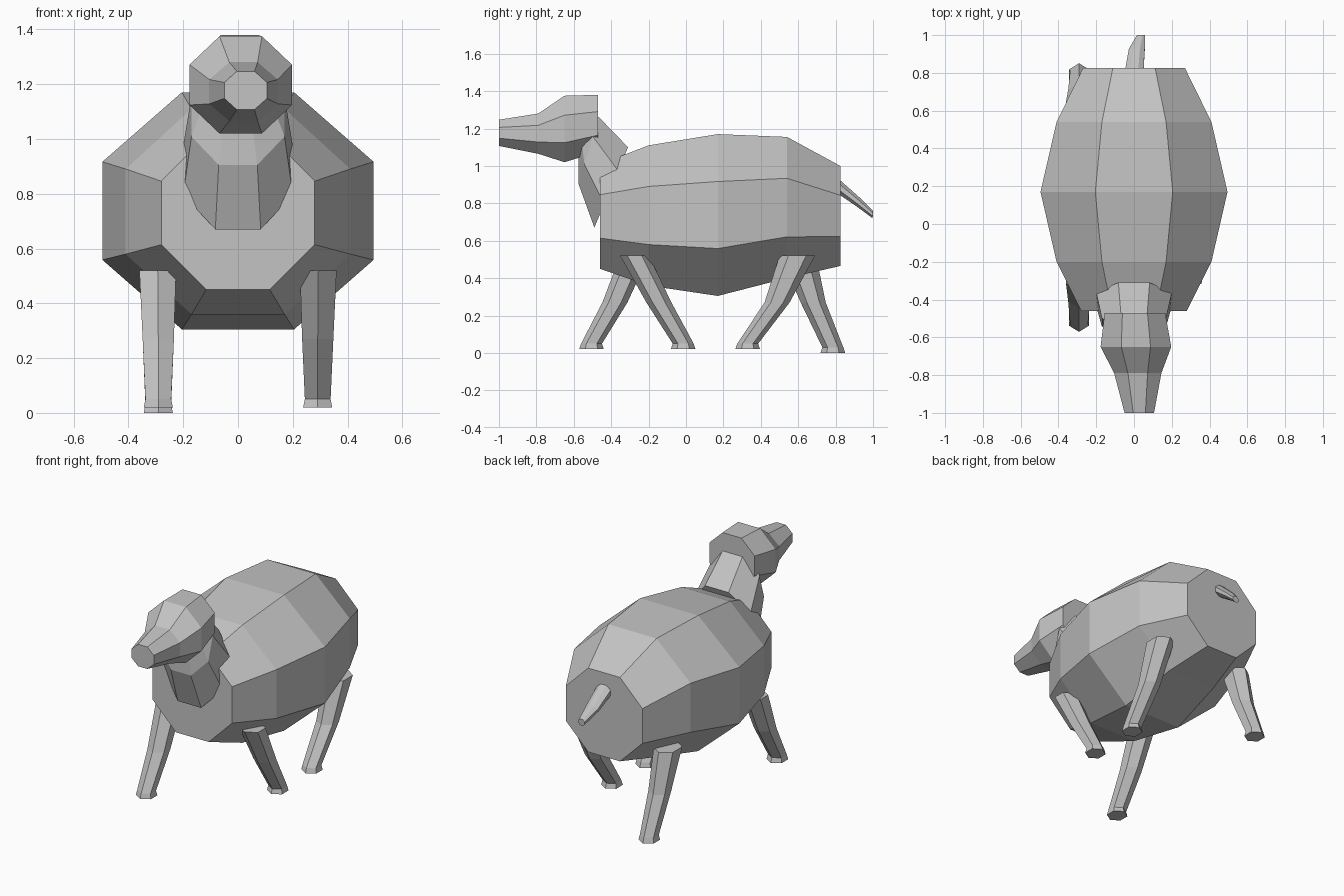
import bpy, bmesh, math
from mathutils import Vector

cube = bpy.data.objects.get("Cube")
if cube:
    bpy.data.objects.remove(cube)

grey = bpy.data.materials.new("plain grey")
grey.use_nodes = True
GREY = (0.55, 0.55, 0.55, 1)
grey.diffuse_color = GREY
grey.node_tree.nodes["Principled BSDF"].inputs["Base Color"].default_value = GREY


def loft(name, rings):
    """Skin a row of rings and cap both ends."""
    bm = bmesh.new()
    rows = [[bm.verts.new(p) for p in ring] for ring in rings]
    n = len(rows[0])
    for a, b in zip(rows, rows[1:]):
        for i in range(n):
            j = (i + 1) % n
            bm.faces.new((a[i], a[j], b[j], b[i]))
    bm.faces.new(rows[0])
    bm.faces.new(rows[-1])
    bmesh.ops.recalc_face_normals(bm, faces=bm.faces)
    mesh = bpy.data.meshes.new(name)
    bm.to_mesh(mesh)
    bm.free()
    mesh.materials.append(grey)
    bpy.context.collection.objects.link(bpy.data.objects.new(name, mesh))


def octagon(x, half, low, high):
    """Flat-sided octagon across x, spanning two (y, z) points."""
    a, b = Vector((x, *low)), Vector((x, *high))
    centre, up, side = (a + b) / 2, (b - a) / 2, Vector((half, 0, 0))
    r = 1 / math.cos(math.pi / 8)
    angles = [(i + 0.5) * math.pi / 4 for i in range(8)]
    return [centre + r * (side * math.cos(t) + up * math.sin(t)) for t in angles]


def hexagon(x, y, z, rx, ry):
    """Level hexagon with its points to the front and back."""
    k = math.cos(math.pi / 6)
    return [(x + rx / k * math.sin(i * math.pi / 3),
             y + ry * math.cos(i * math.pi / 3), z) for i in range(6)]


# Barrel body: y, half width, bottom, top
loft("body", [octagon(0, w, (y, lo), (y, hi)) for y, w, lo, hi in (
    (-0.46, 0.28, 0.45, 1.01),
    (-0.20, 0.41, 0.36, 1.11),
    (0.17, 0.495, 0.305, 1.17),
    (0.54, 0.41, 0.40, 1.155),
    (0.825, 0.27, 0.465, 1.0))])

# Neck leaning forward out of the chest
loft("neck", [
    octagon(0, 0.20, (-0.49, 0.67), (-0.31, 1.10)),
    octagon(0, 0.17, (-0.575, 0.905), (-0.465, 1.26)),
    octagon(0, 0.13, (-0.575, 1.04), (-0.51, 1.29))])

# Head tapering to a blunt muzzle: x, half width, y, bottom, top
loft("head", [octagon(x, w, (y, lo), (y, hi)) for x, w, y, lo, hi in (
    (0.005, 0.16, -0.47, 1.075, 1.38),
    (0.01, 0.187, -0.65, 1.02, 1.375),
    (0.02, 0.125, -0.79, 1.065, 1.28),
    (0.028, 0.078, -1.0, 1.107, 1.247))])

# Tail sloping down and slightly to one side
loft("tail", [
    octagon(0, 0.05, (0.80, 0.86), (0.80, 0.945)),
    octagon(0.015, 0.042, (0.91, 0.785), (0.935, 0.825)),
    octagon(0.037, 0.022, (0.998, 0.72), (1.0, 0.76))])

# Striding legs: side, hip y, hip half depth, knee y, foot y, foot height
LEGS = {
    "front_left_leg": (1, -0.275, 0.077, -0.145, -0.015, 0.02),
    "front_right_leg": (-1, -0.275, 0.077, -0.38, -0.505, 0.02),
    "rear_left_leg": (1, 0.595, 0.095, 0.487, 0.33, 0.02),
    "rear_right_leg": (-1, 0.60, 0.095, 0.68, 0.785, 0.0)}
for name, (side, hip, depth, knee, foot, ground) in LEGS.items():
    loft(name, [
        hexagon(side * 0.293, hip, 0.52, 0.067, depth),
        hexagon(side * 0.291, knee, 0.27, 0.057, 0.067),
        hexagon(side * 0.291, foot, ground + 0.03, 0.047, 0.056),
        hexagon(side * 0.291, foot, ground, 0.053, 0.066)])
